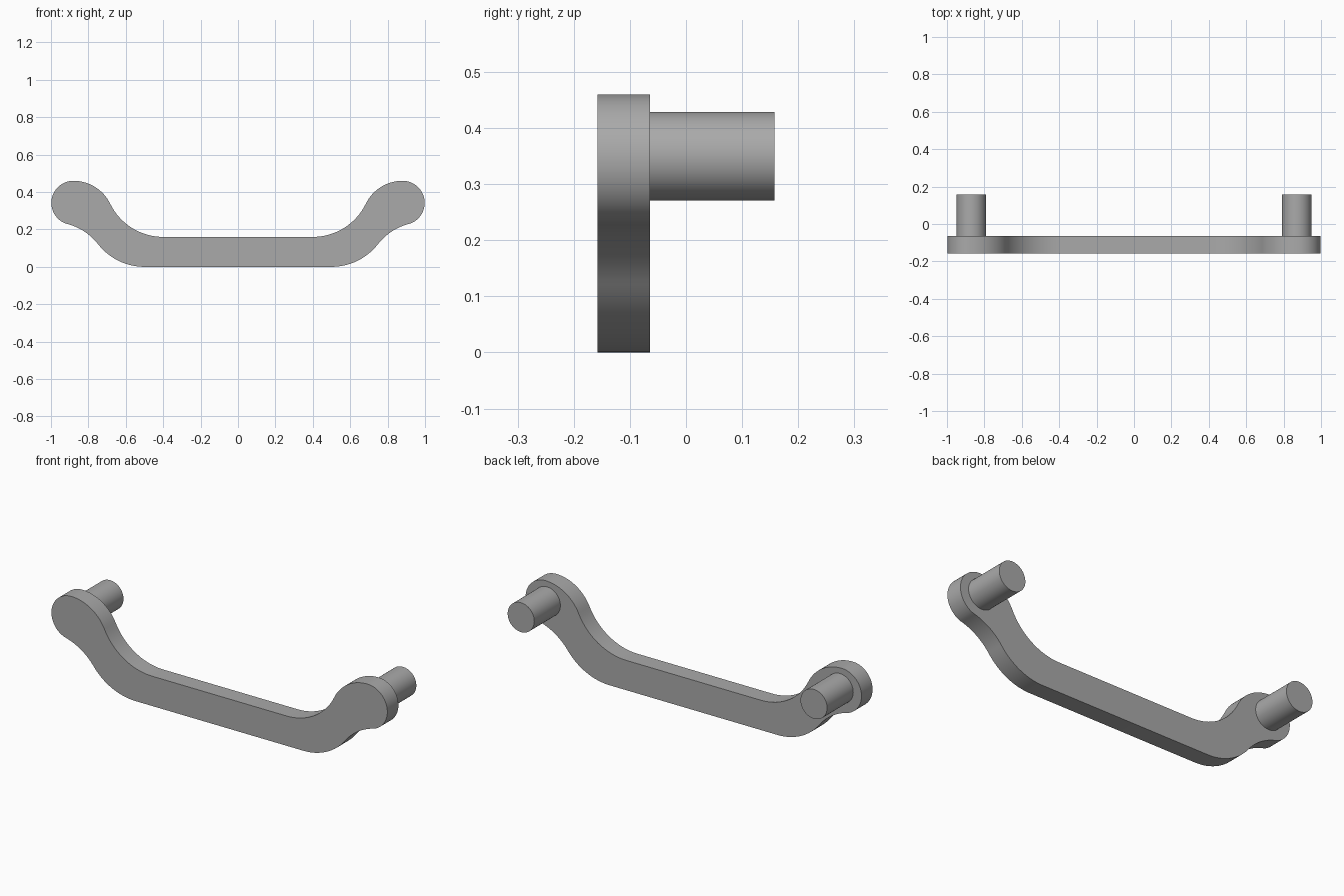
import bpy, bmesh
from math import sin, cos, radians
from mathutils import Vector

cube = bpy.data.objects.get("Cube")
if cube:
    bpy.data.objects.remove(cube, do_unlink=True)

metal = bpy.data.materials.new("satin grey")
metal.use_nodes = True
grey = (0.4, 0.4, 0.4, 1)
metal.diffuse_color = grey
metal.node_tree.nodes["Principled BSDF"].inputs["Base Color"].default_value = grey


def finish(obj):
    obj.data.materials.append(metal)
    bpy.ops.object.select_all(action='DESELECT')
    obj.select_set(True)
    bpy.context.view_layer.objects.active = obj
    bpy.ops.object.shade_smooth_by_angle(angle=radians(30))


def arc(cx, cz, r, start, end, steps=16):
    """Points (x, z) on an arc, angles in degrees."""
    angles = [radians(start + (end - start) * i / steps) for i in range(steps + 1)]
    return [(cx + r * cos(a), cz + r * sin(a)) for a in angles]


# Half outline: lower bend, underside of the neck, round end, shoulder, upper bend
half = arc(0.5, 0.315, 0.315, -90, -38)
half += arc(0.99, -0.068, 0.307, 142, 105)[1:]
half += arc(0.88, 0.342, 0.118, -75, 90, 32)[1:]
half += arc(0.88, 0.241, 0.219, 90, 154)[1:]
half += arc(0.4, 0.475, 0.315, -26, -90)[1:]
outline = half + [(-x, z) for x, z in reversed(half)]

# Flat bar, extruded from front to back
bm = bmesh.new()
face = bm.faces.new([bm.verts.new((x, -0.158, z)) for x, z in outline])
moved = bmesh.ops.extrude_face_region(bm, geom=[face])["geom"]
bmesh.ops.translate(bm, vec=Vector((0, 0.094, 0)),
                    verts=[v for v in moved if isinstance(v, bmesh.types.BMVert)])
bmesh.ops.recalc_face_normals(bm, faces=bm.faces)
mesh = bpy.data.meshes.new("handle_bar")
bm.to_mesh(mesh)
bm.free()
bar = bpy.data.objects.new("handle_bar", mesh)
bpy.context.collection.objects.link(bar)
finish(bar)

# Round mounting posts behind each end
for side, name in ((1, "left_post"), (-1, "right_post")):
    bpy.ops.mesh.primitive_cylinder_add(
        vertices=64, radius=0.079, depth=0.223,
        location=(side * 0.87, 0.0465, 0.35), rotation=(radians(90), 0, 0))
    post = bpy.context.object
    post.name = name
    finish(post)
